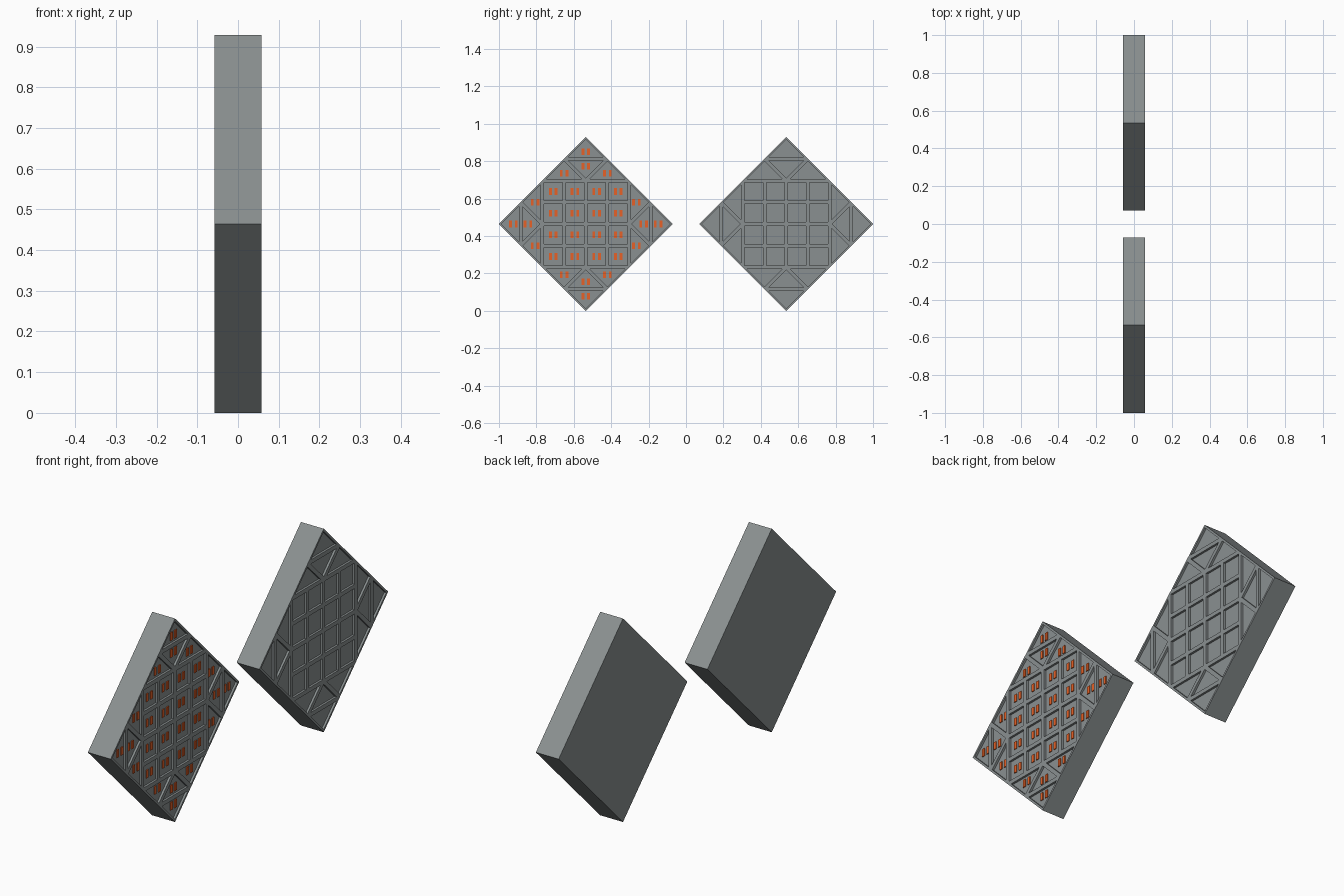
import bpy, bmesh
from mathutils import Vector, Matrix

if "Cube" in bpy.data.objects:
    bpy.data.objects.remove(bpy.data.objects["Cube"])

H = 0.464            # half diagonal of each diamond plate
HALF_T = 0.0575      # half thickness
RIM, DEPTH = 0.0095, 0.010
P = H / 4            # grid pitch
CY = 1 - H           # plate centre distance from y = 0

# Cell layout in plate coordinates: 4x4 squares, then 4 triangles per corner
cells = []
for i in range(-2, 2):
    for j in range(-2, 2):
        cells.append([(i * P, j * P), ((i + 1) * P, j * P),
                      ((i + 1) * P, (j + 1) * P), (i * P, (j + 1) * P)])
corner = [[(-P, 3 * P), (P, 3 * P), (0, 4 * P)],
          [(0, 2 * P), (P, 3 * P), (-P, 3 * P)],
          [(-2 * P, 2 * P), (0, 2 * P), (-P, 3 * P)],
          [(0, 2 * P), (2 * P, 2 * P), (P, 3 * P)]]
for k in range(4):
    for tri in corner:
        pts = tri
        for _ in range(k):
            pts = [(-b, a) for a, b in pts]
        cells.append(pts)


def material(name, color):
    mat = bpy.data.materials.new(name)
    mat.diffuse_color = color
    mat.use_nodes = True
    mat.node_tree.nodes["Principled BSDF"].inputs["Base Color"].default_value = mat.diffuse_color
    return mat


slate = material("slate_grey", (0.255, 0.28, 0.283, 1))
orange = material("orange", (0.8, 0.12, 0.02, 1))


def finish(name, bm, y, mat):
    mesh = bpy.data.meshes.new(name)
    bm.to_mesh(mesh)
    bm.free()
    mesh.materials.append(mat)
    ob = bpy.data.objects.new(name, mesh)
    ob.location = (0, y, H)
    bpy.context.collection.objects.link(ob)


def plate(name, y):
    bm = bmesh.new()
    # front face split into cells, each sunk inside a narrow rim
    faces = [bm.faces.new([bm.verts.new((HALF_T, a, b)) for a, b in c]) for c in cells]
    bm.normal_update()
    bmesh.ops.inset_individual(bm, faces=faces, thickness=RIM, use_even_offset=True)
    new = bmesh.ops.extrude_discrete_faces(bm, faces=faces)["faces"]
    bmesh.ops.translate(bm, verts=list({v for f in new for v in f.verts}),
                        vec=(-DEPTH, 0, 0))
    # sides and flat back
    outline = [(H, 0), (0, H), (-H, 0), (0, -H)]
    fr = [bm.verts.new((HALF_T, a, b)) for a, b in outline]
    bk = [bm.verts.new((-HALF_T, a, b)) for a, b in outline]
    for i in range(4):
        j = (i + 1) % 4
        bm.faces.new((fr[j], fr[i], bk[i], bk[j]))
    bm.faces.new(bk[::-1])
    finish(name, bm, y, slate)


plate("marked_diamond_tray", -CY)
plate("plain_diamond_tray", CY)

# Plain orange marks: a pair of small bars on each pocket floor
bm = bmesh.new()
for c in cells:
    mid = sum((Vector(p) for p in c), Vector((0, 0))) / len(c)
    for s in (-1, 1):
        m = (Matrix.Translation((HALF_T - DEPTH + 0.002, mid.x + s * 0.015, mid.y))
             @ Matrix.Diagonal((0.004, 0.015, 0.036, 1)))
        bmesh.ops.create_cube(bm, size=1, matrix=m)
finish("pocket_marks", bm, -CY, orange)
